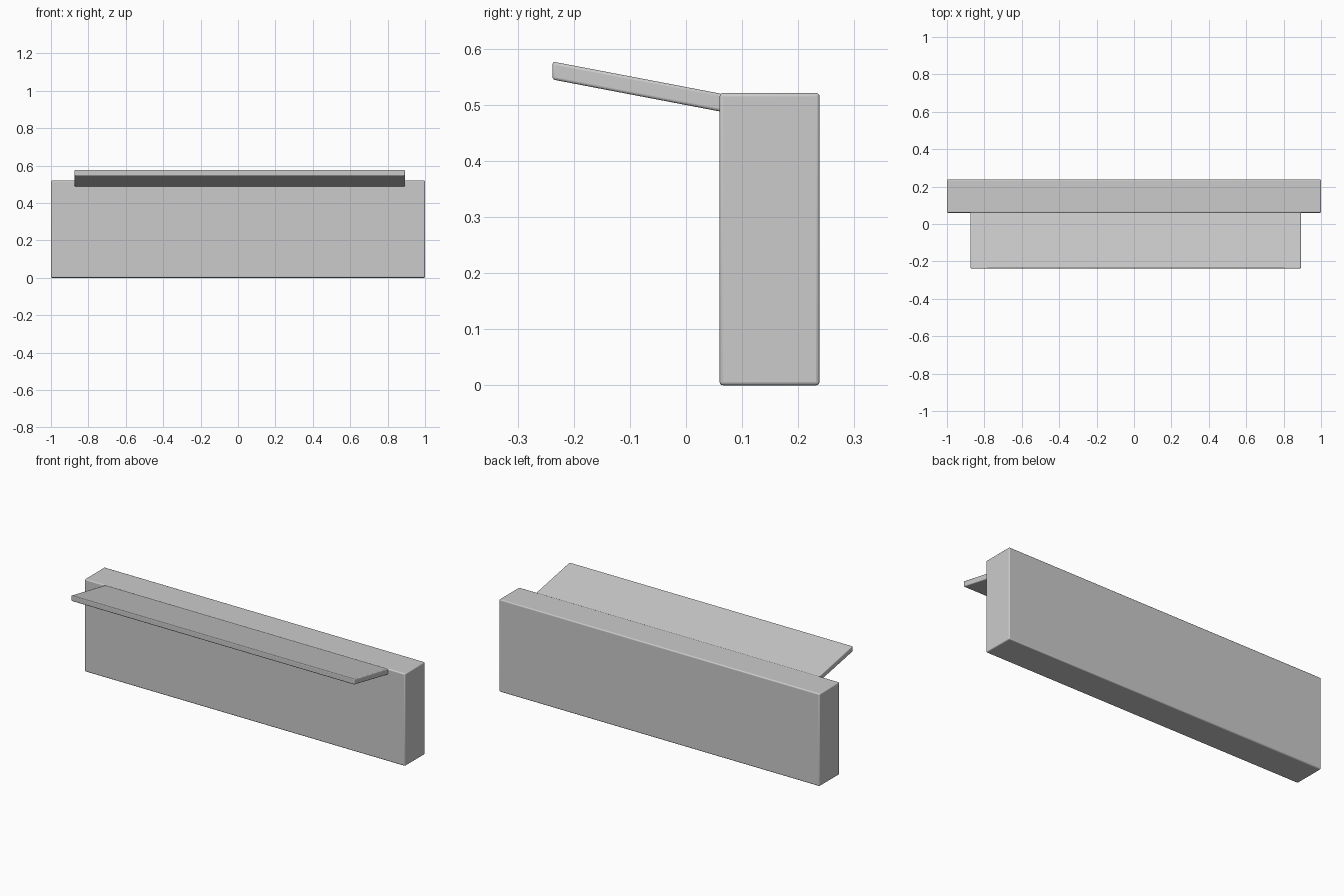
import bpy, bmesh

if "Cube" in bpy.data.objects:
    bpy.data.objects.remove(bpy.data.objects["Cube"])


def extrude_profile(name, profile, x0, x1, bevel):
    """Extrude a (y, z) outline along x and round its edges."""
    bm = bmesh.new()
    face = bm.faces.new([bm.verts.new((x0, y, z)) for y, z in profile])
    ext = bmesh.ops.extrude_face_region(bm, geom=[face])
    verts = [g for g in ext["geom"] if isinstance(g, bmesh.types.BMVert)]
    bmesh.ops.translate(bm, verts=verts, vec=(x1 - x0, 0, 0))
    bmesh.ops.recalc_face_normals(bm, faces=bm.faces)
    mesh = bpy.data.meshes.new(name)
    bm.to_mesh(mesh)
    bm.free()
    obj = bpy.data.objects.new(name, mesh)
    bpy.context.collection.objects.link(obj)
    mod = obj.modifiers.new("rounded_edges", "BEVEL")
    mod.width = bevel
    mod.segments = 3
    mod.limit_method = "ANGLE"
    bpy.context.view_layer.objects.active = obj
    obj.select_set(True)
    bpy.ops.object.shade_smooth_by_angle()
    obj.select_set(False)
    return obj


# Long upright body
extrude_profile("body", [(0.06, 0), (0.238, 0), (0.238, 0.521), (0.06, 0.521)],
                -1, 1, 0.006)

# Thin flap rising towards the front, its root set just inside the body
extrude_profile("front_flap",
                [(-0.238, 0.545), (0.066, 0.487), (0.066, 0.519), (-0.238, 0.577)],
                -0.874, 0.893, 0.005)
